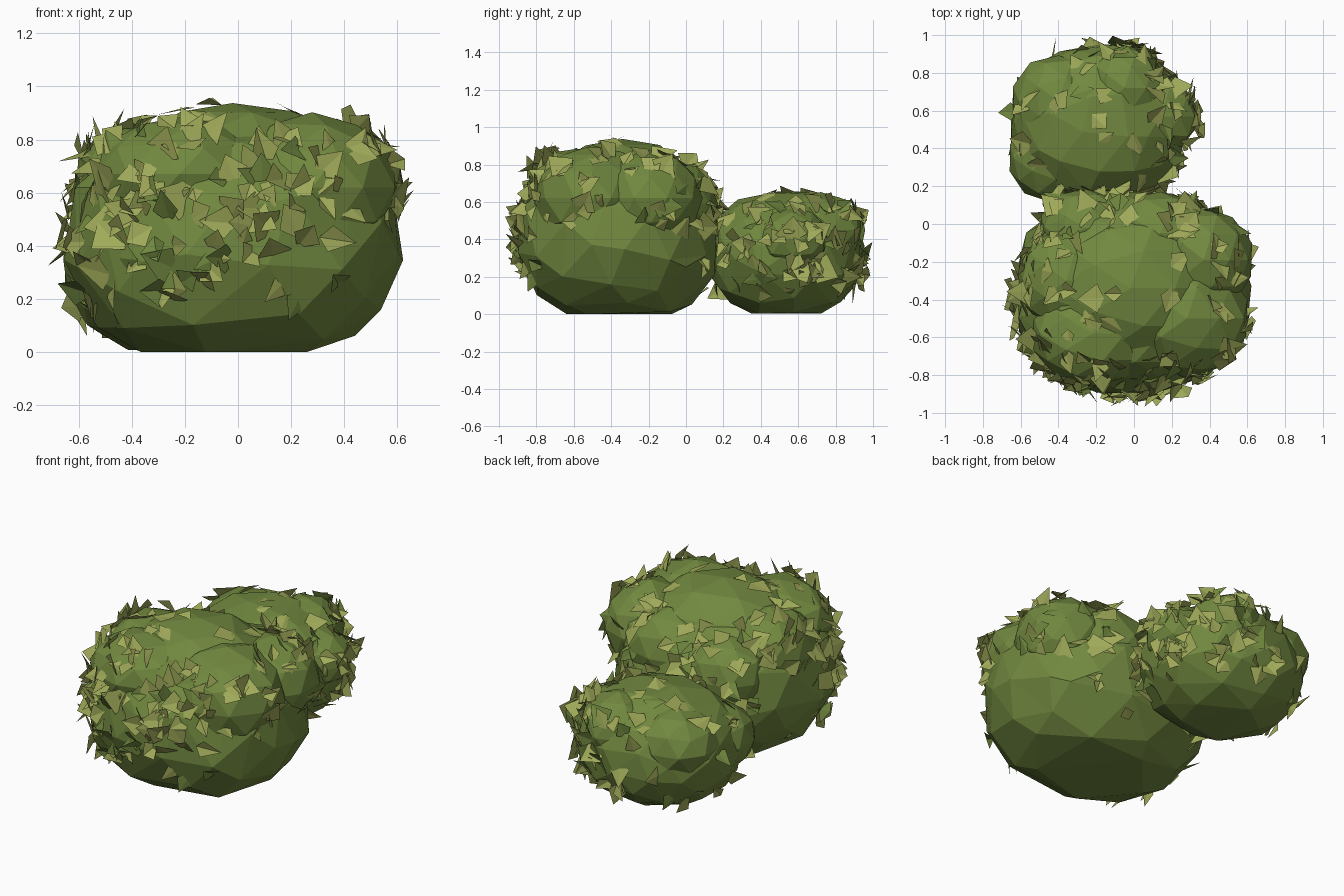
import bpy, bmesh, math, random
from mathutils import Vector, noise
from mathutils.bvhtree import BVHTree

if "Cube" in bpy.data.objects:
    bpy.data.objects.remove(bpy.data.objects["Cube"])

random.seed(11)


def material(name, rgb):
    m = bpy.data.materials.new(name)
    m.diffuse_color = (*rgb, 1)
    m.use_nodes = True
    m.node_tree.nodes["Principled BSDF"].inputs["Base Color"].default_value = m.diffuse_color
    return m


FOLIAGE = material("foliage green", (0.165, 0.246, 0.05))
LEAF = material("light olive leaf", (0.35, 0.40, 0.10))


def add_object(name, bm, mats):
    me = bpy.data.meshes.new(name)
    bm.to_mesh(me)
    bm.free()
    ob = bpy.data.objects.new(name, me)
    for m in mats:
        me.materials.append(m)
    bpy.context.collection.objects.link(ob)
    return ob


def add_blob(bm, centre, radii, subdiv, boxy=1.0, jitter=0.03):
    """Faceted, slightly uneven ball flattened where it meets the ground."""
    c = Vector(centre)
    verts = bmesh.ops.create_icosphere(bm, subdivisions=subdiv, radius=1)["verts"]
    for v in verts:
        d = v.co.normalized()
        k = sum(abs(a) ** (2 * boxy) for a in d) ** (-1 / (2 * boxy))
        k *= 1 + jitter * noise.noise(d * 2.5 + c * 3) * 2
        v.co = c + Vector([d[i] * radii[i] * k for i in range(3)])
        v.co.z = max(v.co.z, 0)


def add_bush(name, body, boxy, lobes):
    """A coarse body with smaller lobes swelling out of its upper half."""
    bm = bmesh.new()
    add_blob(bm, *body, 3, boxy=boxy, jitter=0.02)
    ob = add_object(name + "_body", bm, [FOLIAGE])
    dec = ob.modifiers.new("coarse facets", "DECIMATE")
    dec.ratio = 0.42
    bm = bmesh.new()
    for centre, radii in lobes:
        add_blob(bm, centre, radii, 2)
    lobe_ob = add_object(name + "_lobes", bm, [FOLIAGE])

    surface = bmesh.new()
    for o in (ob, lobe_ob):
        surface.from_mesh(o.data)
    tree = BVHTree.FromBMesh(surface)
    surface.free()
    return tree


def add_leaves(name, tree, centre, count, density, others):
    """Folded pointed leaves scattered over the surface, tips outward."""
    bm = bmesh.new()
    c = Vector(centre)
    placed = 0
    for _ in range(count * 30):
        if placed >= count:
            break
        az = random.uniform(0, math.tau)
        sz = random.uniform(-0.6, 1)
        r = math.sqrt(1 - sz * sz)
        d = Vector((r * math.cos(az), r * math.sin(az), sz))
        p, n, _i, _d = tree.ray_cast(c + d * 2, -d)
        if p is None or p.z < 0.1 or random.random() > density(d, p):
            continue
        # skip spots buried inside the neighbouring bush
        if any((p - Vector(o)).length < rad for o, rad in others):
            continue
        placed += 1
        n = d.lerp(n, 0.4).normalized()
        side = n.cross(Vector([random.gauss(0, 1) for _k in range(3)])).normalized()
        up = n.cross(side)
        # leaves near the top lie flat, those on the flanks stand out
        lift = random.uniform(0.05, 0.3) if d.z > 0.7 else random.uniform(0.2, 1.1)
        tip = (n * lift + up).normalized()
        length = random.uniform(0.09, 0.165)
        width = length * random.uniform(0.32, 0.55)
        fold = n * random.uniform(-0.02, 0.03)
        base = p - tip * length * 0.35 + n * 0.006
        pts = (base,
               base + tip * length * random.uniform(0.15, 0.5) + side * width + fold,
               base + tip * length,
               base + tip * length * random.uniform(0.15, 0.5) - side * width + fold)
        a, b, e, f = [bm.verts.new((q.x, min(q.y, 1), max(q.z, 0.01))) for q in pts]
        mat = 0 if random.random() < 0.8 else 1
        for tri in ((a, b, e), (a, e, f)):
            bm.faces.new(tri).material_index = mat
    add_object(name, bm, [LEAF, FOLIAGE])


def big_density(d, p):
    if d.z > 0.7:
        return 0.1
    front_left = max(0, -0.75 * d.y - 0.45 * d.x)
    if p.z < 0.4:
        return 0.6 * front_left * min(1, p.z / 0.3) + 0.04
    return 0.45 + 0.5 * front_left


def small_density(d, p):
    if d.z > 0.7:
        return 0.12
    right_back = max(0, 0.85 * d.x + 0.35 * d.y)
    return 0.15 + 0.85 * right_back if p.z > 0.14 else 0.1


# large front bush
big = add_bush("large_bush",
               ((-0.02, -0.36, 0.41), (0.63, 0.545, 0.475)), 1.1,
               [((-0.02, -0.34, 0.66), (0.45, 0.40, 0.285)),
                ((0.37, -0.19, 0.62), (0.26, 0.28, 0.25)),
                ((0.28, -0.50, 0.62), (0.33, 0.32, 0.28)),
                ((-0.22, -0.58, 0.67), (0.33, 0.28, 0.22)),
                ((-0.36, -0.30, 0.62), (0.27, 0.28, 0.25)),
                ((-0.26, -0.02, 0.55), (0.25, 0.21, 0.22)),
                ((0.14, -0.05, 0.59), (0.30, 0.22, 0.23))])
add_leaves("large_bush_leaves", big, (-0.01, -0.36, 0.45), 230, big_density,
           [((-0.18, 0.54, 0.33), 0.38)])

# small back bush
small = add_bush("small_bush",
                 ((-0.19, 0.53, 0.32), (0.47, 0.42, 0.345)), 1.06,
                 [((-0.40, 0.65, 0.42), (0.25, 0.25, 0.20)),
                  ((-0.05, 0.72, 0.45), (0.22, 0.23, 0.20)),
                  ((0.14, 0.57, 0.40), (0.20, 0.20, 0.17)),
                  ((-0.20, 0.44, 0.43), (0.32, 0.27, 0.21)),
                  ((-0.45, 0.35, 0.35), (0.22, 0.23, 0.20))])
add_leaves("small_bush_leaves", small, (-0.18, 0.54, 0.34), 115, small_density,
           [((-0.02, -0.36, 0.45), 0.54)])
